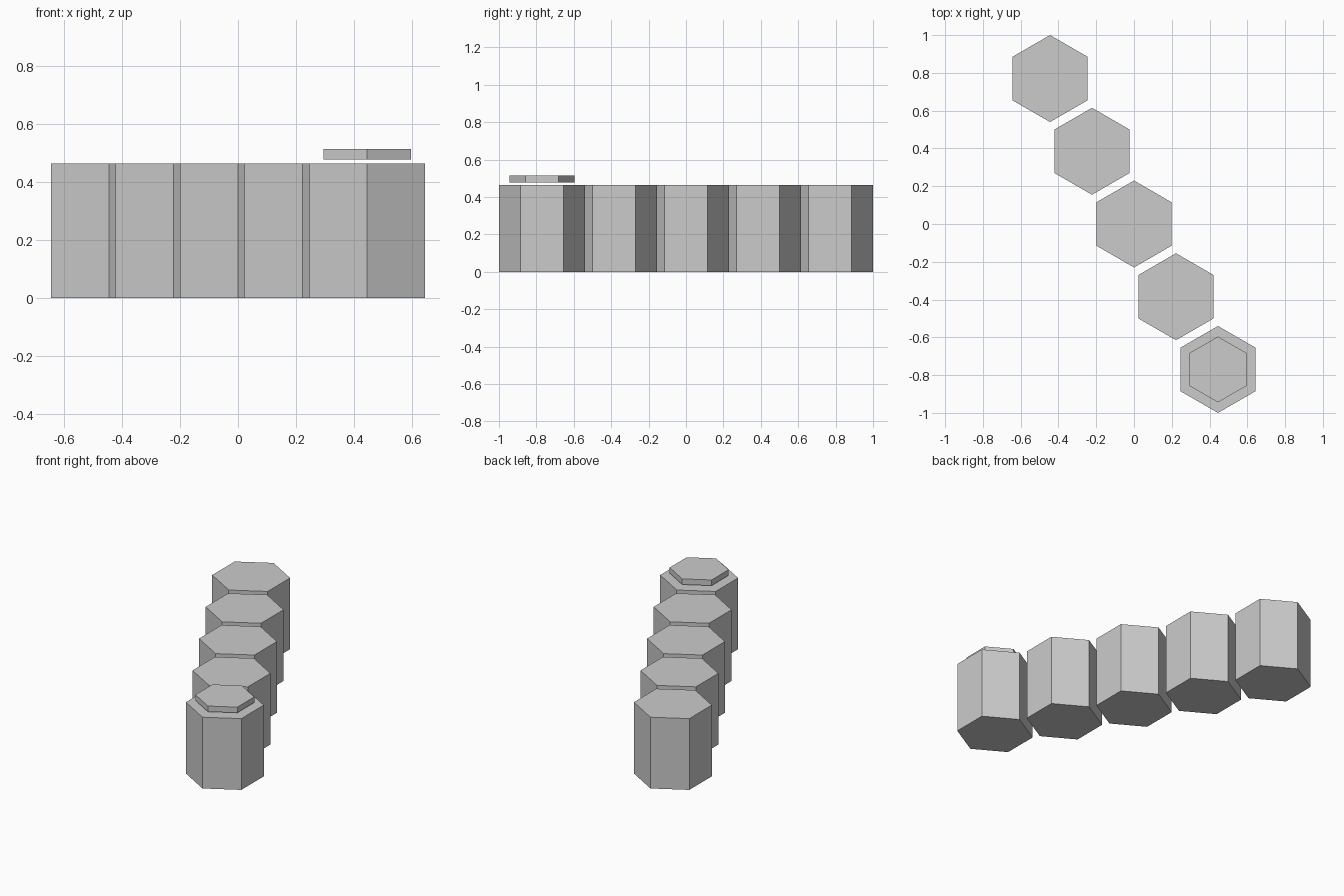
import bpy, bmesh, math

if "Cube" in bpy.data.objects:
    bpy.data.objects.remove(bpy.data.objects["Cube"])

def hex_prism(name, x, y, z0, z1, radius):
    """Flat-shaded hexagonal prism with corners pointing along +y and -y."""
    bm = bmesh.new()
    ring = [bm.verts.new((radius * math.sin(i * math.pi / 3),
                          radius * math.cos(i * math.pi / 3), 0)) for i in range(6)]
    base = bm.faces.new(ring)
    top = bmesh.ops.extrude_face_region(bm, geom=[base], use_keep_orig=True)["geom"]
    bmesh.ops.translate(bm, vec=(0, 0, z1 - z0),
                        verts=[g for g in top if isinstance(g, bmesh.types.BMVert)])
    bmesh.ops.recalc_face_normals(bm, faces=bm.faces)
    mesh = bpy.data.meshes.new(name)
    bm.to_mesh(mesh)
    bm.free()
    obj = bpy.data.objects.new(name, mesh)
    obj.location = (x, y, z0)
    bpy.context.collection.objects.link(obj)
    return obj

R, STEP_X, STEP_Y = 0.23, 0.2223, 0.385

# Diagonal row of five hexagonal columns
for i in range(-2, 3):
    hex_prism(f"hex_column_{i + 3}", i * STEP_X, -i * STEP_Y, 0, 0.463, R)

# Thin plate hovering just above the front column
hex_prism("hex_marker_plate", 2 * STEP_X, -2 * STEP_Y, 0.477, 0.514, 0.174)
